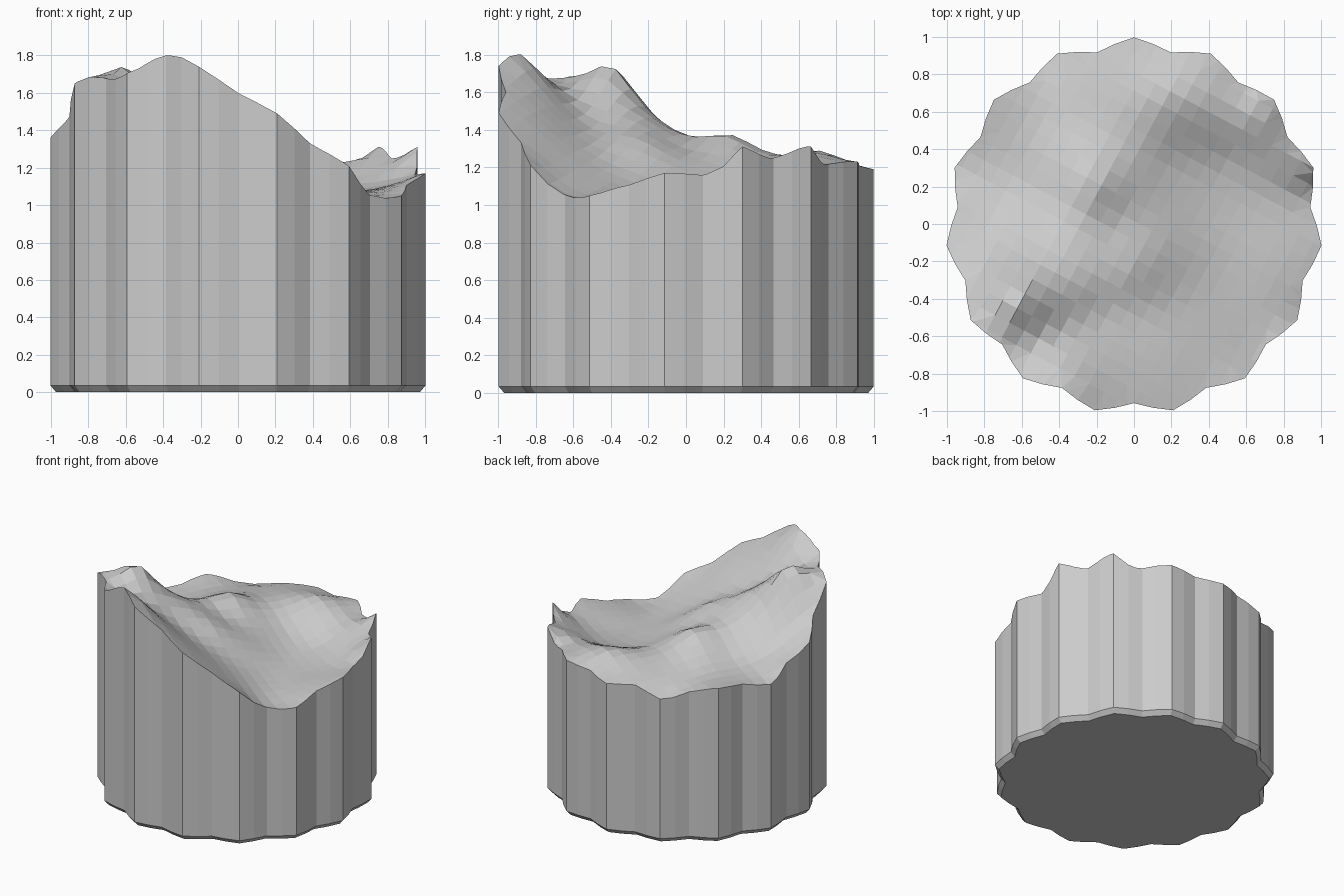
import bpy, bmesh, math
from mathutils import Vector

if "Cube" in bpy.data.objects:
    bpy.data.objects.remove(bpy.data.objects["Cube"])

LOBES, PER_LOBE = 15, 4


def outline(deg, inset=0.0):
    """Fluted outline of the column."""
    a = math.radians(deg)
    r = 0.978 + 0.03 * math.cos(LOBES * (a - math.pi / 2)) - inset
    return r * math.cos(a), r * math.sin(a) - 0.01


# Broken rim: angle in degrees, height
rim = [(-6, 1.17), (6, 1.16), (13, 1.22), (18, 1.31), (24, 1.27), (36, 1.285), (42, 1.31),
       (48, 1.23), (66, 1.23), (78, 1.21), (90, 1.19), (102, 1.20), (116, 1.14),
       (126, 1.18), (136, 1.22), (150, 1.20), (164, 1.18), (173, 1.25), (180, 1.30), (188, 1.38),
       (200, 1.50), (210, 1.65), (225, 1.67), (236, 1.72), (246, 1.80), (252, 1.79),
       (259, 1.73), (270, 1.60), (282, 1.49), (294, 1.33), (306, 1.21), (313, 1.10),
       (320, 1.045), (330, 1.05), (338, 1.09)]

# Rocky surface inside: x, y, height
inner = [(-0.62, -0.38, 1.74), (-0.5, -0.28, 1.58), (-0.28, -0.28, 1.47), (-0.02, -0.25, 1.35),
         (-0.6, -0.65, 1.64), (-0.4, -0.6, 1.57), (-0.2, -0.5, 1.43), (0.0, -0.5, 1.34),
         (0.2, -0.4, 1.22), (0.42, -0.25, 1.10), (0.6, -0.4, 1.06), (0.2, -0.75, 1.37),
         (0.15, -0.12, 1.23), (0.35, 0.05, 1.11), (0.6, 0.0, 1.07), (0.75, 0.2, 1.12),
         (0.5, 0.35, 1.12), (0.2, 0.33, 1.17), (0.4, 0.64, 1.25), (0.65, 0.58, 1.25),
         (-0.22, 0.22, 1.38), (-0.12, 0.0, 1.31), (-0.13, 0.43, 1.28), (-0.03, 0.63, 1.265),
         (0.2, 0.7, 1.29), (-0.55, 0.2, 1.24), (-0.45, 0.55, 1.21), (-0.8, 0.3, 1.19),
         (-0.75, 0.0, 1.28), (-0.4, -0.06, 1.40), (-0.75, -0.22, 1.47), (-0.3, 0.8, 1.2)]

samples = [(*outline(a), z) for a, z in rim] + inner
MEAN = 1.3


def basis(x0, y0, x1, y1):
    return math.sqrt((x0 - x1) ** 2 + (y0 - y1) ** 2 + 0.006)


def fit(pts):
    """Solve for a smooth surface through all sample points."""
    n = len(pts)
    m = [[basis(p[0], p[1], q[0], q[1]) for q in pts] + [p[2] - MEAN] for p in pts]
    for i in range(n):
        k = max(range(i, n), key=lambda r: abs(m[r][i]))
        m[i], m[k] = m[k], m[i]
        for r in range(i + 1, n):
            f = m[r][i] / m[i][i]
            for c in range(i, n + 1):
                m[r][c] -= f * m[i][c]
    w = [0.0] * n
    for i in reversed(range(n)):
        w[i] = (m[i][n] - sum(m[i][c] * w[c] for c in range(i + 1, n))) / m[i][i]
    return w


weights = fit(samples)


def height(x, y):
    z = MEAN + sum(w * basis(x, y, p[0], p[1]) for w, p in zip(weights, samples))
    return min(1.8, z)


# Fluted shaft with a small chamfer at the foot
bm = bmesh.new()
count = LOBES * PER_LOBE
angles = [90 + i * 360 / count for i in range(count)]
rings = [[bm.verts.new((*outline(a, ins), z)) for a in angles]
         for ins, z in ((0.03, 0), (0, 0.035), (0, 1))]
bm.faces.new(rings[0][::-1])
for lo, hi in zip(rings, rings[1:]):
    for i in range(count):
        j = (i + 1) % count
        bm.faces.new((lo[i], lo[j], hi[j], hi[i]))
bm.faces.new(rings[2])

# Cut the top into a turned grid, then raise it to the rock surface
for turn in (62, -28):
    d = Vector((math.cos(math.radians(turn)), math.sin(math.radians(turn)), 0))
    for k in range(-11, 12):
        faces = [f for f in bm.faces if all(abs(v.co.z - 1) < 1e-5 for v in f.verts)]
        geom = faces + list({e for f in faces for e in f.edges}) + list({v for f in faces for v in f.verts})
        bmesh.ops.bisect_plane(bm, geom=geom, dist=1e-5, plane_co=d * (k * 0.088 + 0.013), plane_no=d)
for v in bm.verts:
    if v.co.z > 0.9:
        v.co.z = height(v.co.x, v.co.y)
bmesh.ops.triangulate(bm, faces=[f for f in bm.faces if len(f.verts) > 4 and f.calc_center_median().z > 0.1])
bmesh.ops.recalc_face_normals(bm, faces=bm.faces)

mesh = bpy.data.meshes.new("broken_column")
bm.to_mesh(mesh)
bm.free()
obj = bpy.data.objects.new("broken_column", mesh)
bpy.context.collection.objects.link(obj)
